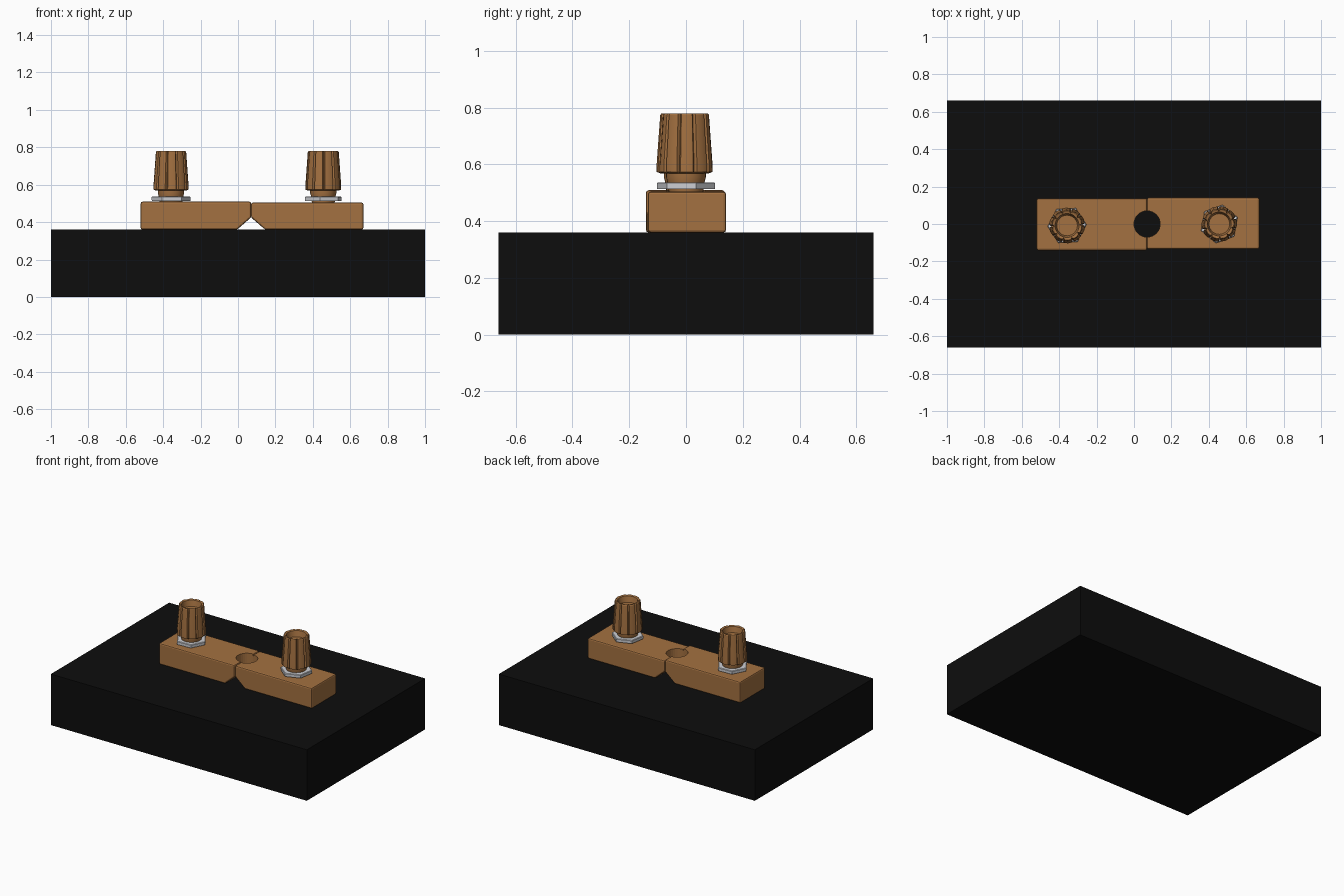
import bpy, bmesh, math
from mathutils import Matrix

if "Cube" in bpy.data.objects:
    bpy.data.objects.remove(bpy.data.objects["Cube"])


def material(name, rgb):
    m = bpy.data.materials.new(name)
    m.diffuse_color = (*rgb, 1)
    m.use_nodes = True
    m.node_tree.nodes["Principled BSDF"].inputs["Base Color"].default_value = m.diffuse_color
    return m


BLACK = material("black", (0.004, 0.004, 0.004))
COPPER = material("copper", (0.37, 0.165, 0.052))
STEEL = material("steel", (0.62, 0.63, 0.66))


def add_object(name, bm, mat):
    bmesh.ops.recalc_face_normals(bm, faces=bm.faces)
    me = bpy.data.meshes.new(name)
    bm.to_mesh(me)
    bm.free()
    me.materials.append(mat)
    ob = bpy.data.objects.new(name, me)
    bpy.context.collection.objects.link(ob)
    return ob


def loft(name, rings, mat):
    """Bridge closed rings of points and cap both ends."""
    bm = bmesh.new()
    loops = [[bm.verts.new(p) for p in ring] for ring in rings]
    n = len(loops[0])
    for a, b in zip(loops, loops[1:]):
        for i in range(n):
            j = (i + 1) % n
            bm.faces.new((a[i], a[j], b[j], b[i]))
    bm.faces.new(loops[0])
    bm.faces.new(loops[-1])
    return add_object(name, bm, mat)


def circle(cx, cy, z, r, n, turn=0.0):
    return [(cx + r * math.cos(turn + 2 * math.pi * i / n),
             cy + r * math.sin(turn + 2 * math.pi * i / n), z) for i in range(n)]


def smooth(ob, angle):
    bpy.ops.object.select_all(action='DESELECT')
    ob.select_set(True)
    bpy.context.view_layer.objects.active = ob
    bpy.ops.object.shade_smooth_by_angle(angle=math.radians(angle))


# Base block
bm = bmesh.new()
bmesh.ops.create_cube(bm, size=1, matrix=Matrix.Translation((0, 0, 0.18))
                      @ Matrix.Diagonal((2, 1.32, 0.36, 1)))
add_object("base_block", bm, BLACK)

# Hole cutter through the centre of the bar
MID = 0.07
cutter = loft("hole_cutter", [circle(MID, 0, z, 0.07, 32) for z in (0.3, 0.6)], COPPER)
cutter.hide_render = True
cutter.hide_viewport = True


# Bar halves, each chamfered underneath where they meet
def bar_half(name, x_end, y0, y1, top):
    side = 1 if x_end > MID else -1
    profile = [(x_end, 0.36), (MID + side * 0.075, 0.36), (MID, 0.425),
               (MID, top), (x_end, top)]
    rings = [[(x, y, z) for x, z in profile] for y in (y0, y1)]
    ob = loft(name, rings, COPPER)
    bev = ob.modifiers.new("soft_edges", 'BEVEL')
    bev.width = 0.009
    bev.segments = 2
    cut = ob.modifiers.new("hole", 'BOOLEAN')
    cut.operation = 'DIFFERENCE'
    cut.solver = 'EXACT'
    cut.object = cutter


bar_half("bar_left", -0.52, -0.141, 0.137, 0.509)
bar_half("bar_right", 0.67, -0.134, 0.141, 0.504)


# Fluted knob outline: wide ribs separated by narrow grooves
def fluted(cx, cy, z, r, depth, turn, ribs=10):
    pts = []
    for i in range(ribs):
        for frac, dr in ((0.0, depth), (0.12, 0), (0.5, -0.002), (0.88, 0)):
            a = turn + 2 * math.pi * (i + frac) / ribs
            pts.append((cx + (r - dr) * math.cos(a), cy + (r - dr) * math.sin(a), z))
    return pts


# Terminal posts: hex nut, neck and fluted knob with a recessed top
for side, cx, cy, turn in (("left", -0.358, -0.008, 0.05), ("right", 0.456, 0.0, 0.35)):
    loft("hex_nut_" + side, [circle(cx, cy, z, r, 6, turn) for z, r in
                             ((0.514, 0.103), (0.534, 0.104), (0.537, 0.1))], STEEL)
    neck = loft("neck_" + side, [circle(cx, cy, z, r, 32) for z, r in
                                 ((0.5, 0.06), (0.54, 0.066), (0.555, 0.07), (0.58, 0.07))], COPPER)
    smooth(neck, 30)
    knob = loft("knob_" + side, [
        fluted(cx, cy, 0.568, 0.08, 0.0, turn),
        fluted(cx, cy, 0.574, 0.094, 0.011, turn),
        fluted(cx, cy, 0.60, 0.0935, 0.011, turn),
        fluted(cx, cy, 0.774, 0.081, 0.011, turn),
        fluted(cx, cy, 0.779, 0.077, 0.010, turn),
        circle(cx, cy, 0.775, 0.064, 40, turn),
        circle(cx, cy, 0.735, 0.055, 40, turn)], COPPER)
    smooth(knob, 25)
